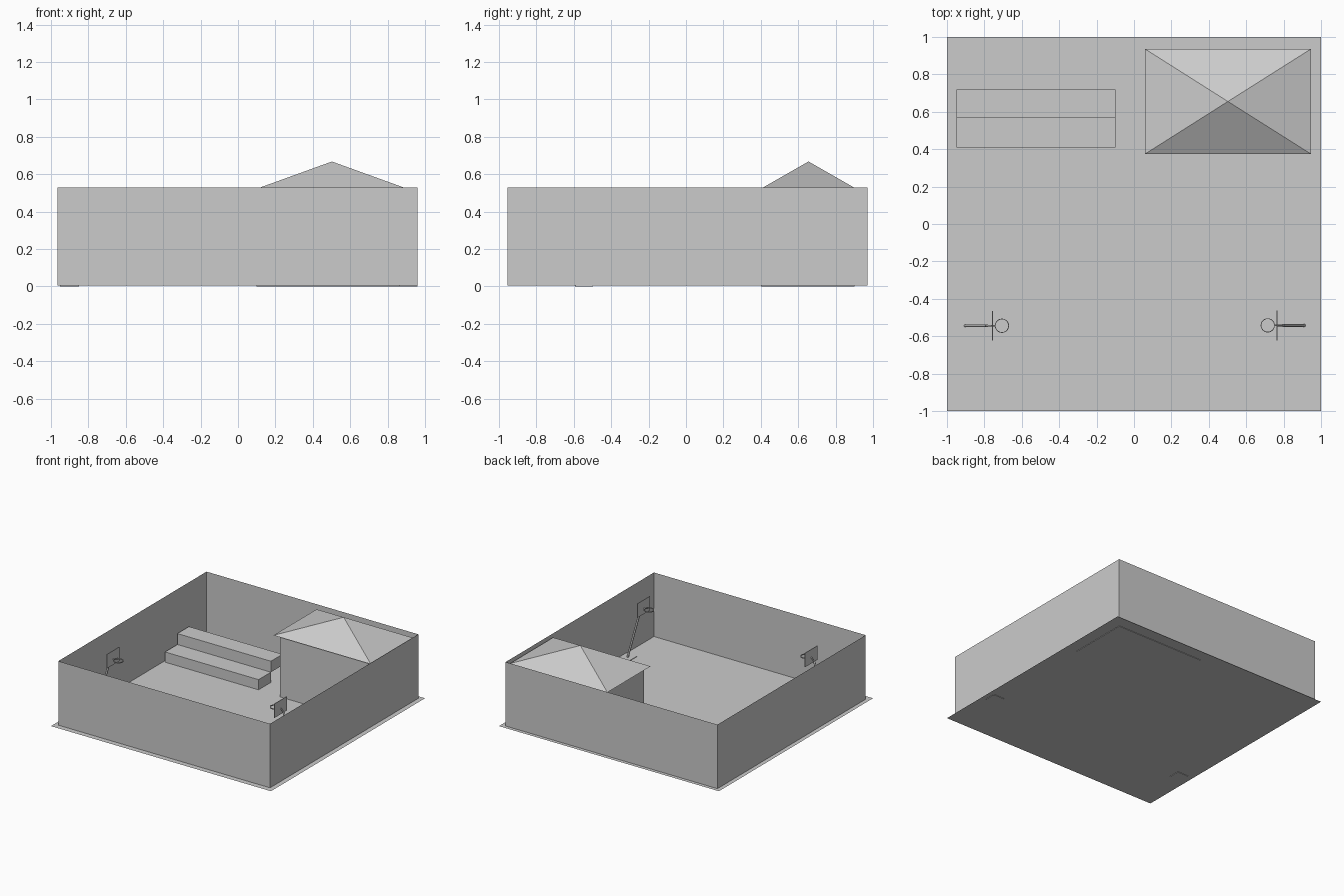
import bpy, bmesh
from math import radians
from mathutils import Vector, Matrix

cube = bpy.data.objects.get("Cube")
if cube:
    bpy.data.objects.remove(cube, do_unlink=True)

grey = bpy.data.materials.new("plain grey")
grey.use_nodes = True
COLOUR = (0.6, 0.6, 0.6, 1)
grey.diffuse_color = COLOUR
grey.node_tree.nodes["Principled BSDF"].inputs["Base Color"].default_value = COLOUR

GROUND = 0.004


def finish(name, bm):
    mesh = bpy.data.meshes.new(name)
    bm.to_mesh(mesh)
    bm.free()
    mesh.materials.append(grey)
    obj = bpy.data.objects.new(name, mesh)
    bpy.context.collection.objects.link(obj)
    return obj


def box_mesh(x, y, z):
    bm = bmesh.new()
    bmesh.ops.create_cube(bm, size=1)
    for v in bm.verts:
        v.co = [r[0] + (c + 0.5) * (r[1] - r[0]) for c, r in zip(v.co, (x, y, z))]
    return bm


def box(name, x, y, z):
    return finish(name, box_mesh(x, y, z))


def rod(name, start, end, radius):
    a, b = Vector(start), Vector(end)
    turn = (b - a).to_track_quat("Z", "Y").to_matrix().to_4x4()
    bm = bmesh.new()
    bmesh.ops.create_cone(bm, cap_ends=True, segments=12, radius1=radius, radius2=radius,
                          depth=(b - a).length,
                          matrix=Matrix.Translation((a + b) / 2) @ turn)
    obj = finish(name, bm)
    for face in obj.data.polygons:
        face.use_smooth = len(face.vertices) == 4


# Ground sheet
bm = bmesh.new()
bmesh.ops.create_grid(bm, x_segments=1, y_segments=1, size=1,
                      matrix=Matrix.Translation((0, 0, GROUND)))
finish("ground", bm)

# Perimeter wall: paper-thin sides, open above and below
bm = box_mesh((-0.965, 0.96), (-0.955, 0.97), (GROUND, 0.53))
bm.normal_update()
caps = [f for f in bm.faces if abs(f.normal.z) > 0.5]
bmesh.ops.delete(bm, geom=caps, context="FACES_ONLY")
finish("perimeter_wall", bm)

# Hut with a pyramid roof
box("hut_walls", (0.1, 0.9), (0.4, 0.9), (0, 0.508))
bm = box_mesh((0.06, 0.945), (0.375, 0.935), (0.508, 0.668))
top = [v for v in bm.verts if v.co.z > 0.6]
bmesh.ops.pointmerge(bm, verts=top, merge_co=(0.502, 0.655, 0.668))
finish("hut_roof", bm)

# Stepped seating
box("lower_bench", (-0.95, -0.1), (0.41, 0.57), (GROUND, 0.088))
box("upper_bench", (-0.95, -0.1), (0.57, 0.72), (0.088, 0.178))


# Hoops at both ends
def hoop(label, side, shift, y):
    def px(x):
        return side * (x + shift)

    def span(a, b):
        return tuple(sorted((px(a), px(b))))

    box(label + "_hoop_base", span(0.86, 0.96), (y - 0.05, y + 0.045), (0, 0.008))
    rod(label + "_hoop_pole", (px(0.91), y, 0.005), (px(0.795), y, 0.42), 0.008)
    rod(label + "_hoop_arm", (px(0.8), y, 0.415), (px(0.766), y, 0.45), 0.005)
    box(label + "_backboard", span(0.763, 0.768), (y - 0.08, y + 0.08), (0.4, 0.515))

    # Ring as a thin open band
    bm = bmesh.new()
    bmesh.ops.create_cone(bm, cap_ends=False, segments=24, radius1=0.036, radius2=0.036,
                          depth=0.008, matrix=Matrix.Translation((px(0.715), y, 0.445)))
    ring = finish(label + "_hoop_ring", bm)
    solid = ring.modifiers.new("thickness", "SOLIDIFY")
    solid.thickness = 0.004
    solid.offset = 0
    rod(label + "_ring_bracket", (px(0.752), y, 0.445), (px(0.765), y, 0.445), 0.004)


hoop("left", 1, 0, -0.542)
hoop("right", -1, -0.009, -0.544)
